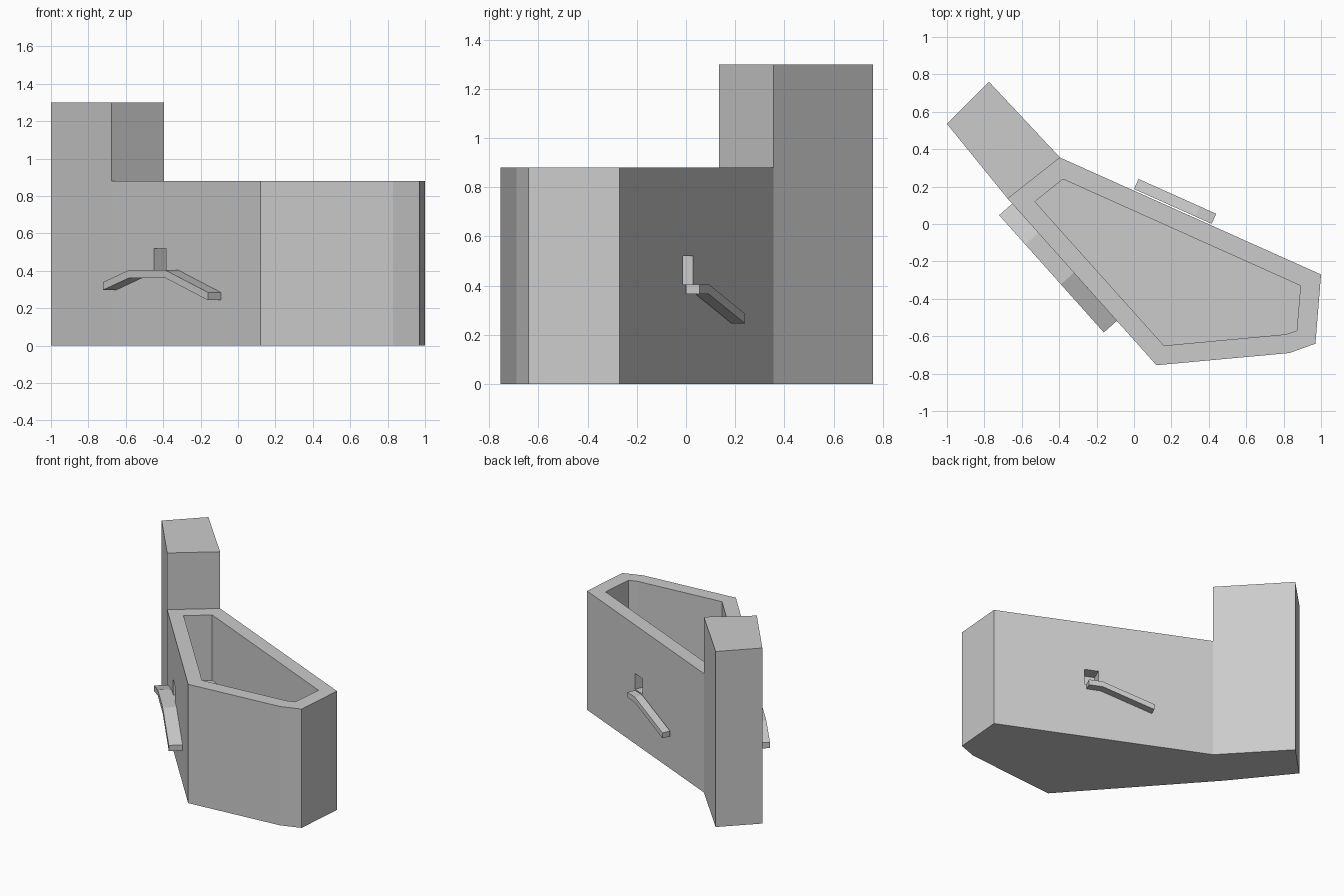
import bpy, bmesh
from mathutils import Vector

if "Cube" in bpy.data.objects:
    bpy.data.objects.remove(bpy.data.objects["Cube"])

def finish(name, bm):
    bmesh.ops.recalc_face_normals(bm, faces=bm.faces)
    mesh = bpy.data.meshes.new(name)
    bm.to_mesh(mesh)
    bm.free()
    ob = bpy.data.objects.new(name, mesh)
    bpy.context.collection.objects.link(ob)
    return ob

def prism(name, points, offset):
    """Extrude a planar polygon along an offset vector."""
    bm = bmesh.new()
    a = [bm.verts.new(p) for p in points]
    b = [bm.verts.new(Vector(p) + Vector(offset)) for p in points]
    bm.faces.new(a)
    bm.faces.new(b)
    for i in range(len(a)):
        j = (i + 1) % len(a)
        bm.faces.new((a[i], a[j], b[j], b[i]))
    return finish(name, bm)

def lift(bm, faces, height, keep):
    ret = bmesh.ops.extrude_face_region(bm, geom=faces, use_keep_orig=keep)
    verts = [g for g in ret["geom"] if isinstance(g, bmesh.types.BMVert)]
    bmesh.ops.translate(bm, verts=verts, vec=(0, 0, height))
    return [g for g in ret["geom"] if isinstance(g, bmesh.types.BMFace)]

# Body with the taller tower at its back corner
bm = bmesh.new()
outline = [(-.675, .135), (.12, -.755), (.83, -.69), (.97, -.64), (1, -.27),
           (-.395, .355), (-.775, .76), (-1, .535)]
v = [bm.verts.new((x, y, 0)) for x, y in outline]
base = [bm.faces.new(v[:6]), bm.faces.new((v[0], v[5], v[6], v[7]))]
tops = lift(bm, base, .88, True)
tower_top = min(tops, key=lambda f: f.calc_center_median().x)
lift(bm, [tower_top], .42, False)
body = finish("body", bm)

def cut(cutter):
    cutter.hide_render = True
    cutter.hide_set(True)
    mod = body.modifiers.new(cutter.name, "BOOLEAN")
    mod.operation = "DIFFERENCE"
    mod.solver = "EXACT"
    mod.object = cutter

# Open basin
basin = [(-.53, .12), (.16, -.65), (.81, -.59), (.87, -.57), (.89, -.33), (-.38, .24)]
cut(prism("basin_cutter", [(x, y, .395) for x, y in basin], (0, 0, .7)))

# Side levers, each below a small square slot in the wall
def lever(name, start, along, width, profile, thick, slot):
    d = Vector((*along, 0)).normalized()
    n = Vector((-d.y, d.x, 0))
    if width < 0:
        n, width = -n, -width
    p0 = Vector((*start, 0))
    top = [p0 + d * s + Vector((0, 0, z)) for s, z in profile]
    low = [p - Vector((0, 0, thick)) for p in reversed(top)]
    prism(name, top + low, n * width)
    c = Vector((*slot, .405))
    quad = [c + d * s + n * t for s, t in
            ((-.049, -.09), (.049, -.09), (.049, .03), (-.049, .03))]
    cut(prism(name + "_slot_cutter", quad, (0, 0, .115)))

lever("left_lever", (-.65, .11), (.795, -.89), -.095,
      [(0, .34), (.21, .405), (.495, .405), (.84, .285)], .042, (-.4175, -.153))
lever("right_lever", (.0, .187), (1.395, -.625), .059,
      [(0, .285), (.36, .405), (.455, .405)], .04, (.38, .008))
